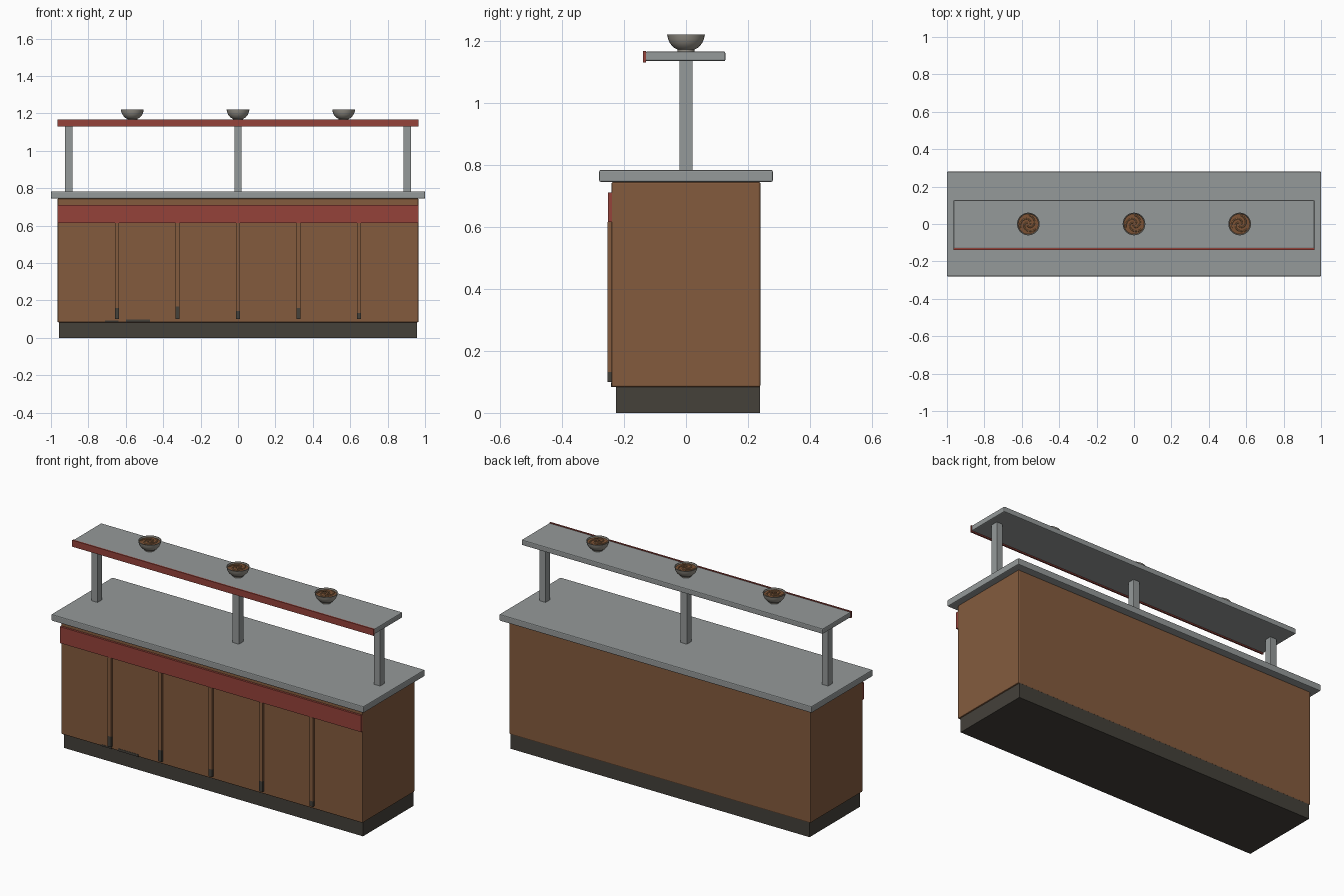
import bpy, bmesh, math

if "Cube" in bpy.data.objects:
    bpy.data.objects.remove(bpy.data.objects["Cube"])


def mat(name, r, g, b):
    m = bpy.data.materials.new(name)
    m.diffuse_color = (r, g, b, 1)
    m.use_nodes = True
    m.node_tree.nodes["Principled BSDF"].inputs["Base Color"].default_value = m.diffuse_color
    return m


STEEL = mat("grey_steel", 0.30, 0.32, 0.32)
WOOD = mat("brown_wood", 0.23, 0.105, 0.048)
RED = mat("red_trim", 0.30, 0.055, 0.042)
DARK = mat("dark_base", 0.058, 0.052, 0.042)
BOWL = mat("warm_grey_bowl", 0.31, 0.29, 0.25)
FOOD = mat("brown_food", 0.20, 0.085, 0.035)
NOODLE = mat("light_noodle", 0.38, 0.20, 0.09)


def finish(name, bm, mats):
    bmesh.ops.recalc_face_normals(bm, faces=bm.faces)
    me = bpy.data.meshes.new(name)
    bm.to_mesh(me)
    bm.free()
    for m in mats:
        me.materials.append(m)
    ob = bpy.data.objects.new(name, me)
    bpy.context.collection.objects.link(ob)
    return ob


def box(name, x, y, z, m, bevel=0.0):
    """Box from (min, max) ranges with an optional small bevel."""
    bm = bmesh.new()
    bmesh.ops.create_cube(bm, size=1)
    for v in bm.verts:
        for i, (a, b) in enumerate((x, y, z)):
            v.co[i] = a if v.co[i] < 0 else b
    ob = finish(name, bm, [m])
    if bevel:
        mod = ob.modifiers.new("bevel", 'BEVEL')
        mod.width = bevel
        mod.segments = 2
    return ob


def lathe(name, profile, cx, base, m, n=24):
    """Revolve an (r, z) profile around a vertical axis."""
    bm = bmesh.new()
    rings = []
    for r, z in profile:
        if r == 0:
            rings.append([bm.verts.new((cx, 0, base + z))] * n)
        else:
            rings.append([bm.verts.new((cx + r * math.cos(2 * math.pi * i / n),
                                        r * math.sin(2 * math.pi * i / n), base + z))
                          for i in range(n)])
    for a, b in zip(rings, rings[1:]):
        for i in range(n):
            j = (i + 1) % n
            bm.faces.new(list(dict.fromkeys((a[i], a[j], b[j], b[i]))))
    ob = finish(name, bm, [m])
    bpy.context.view_layer.objects.active = ob
    ob.select_set(True)
    bpy.ops.object.shade_smooth_by_angle(angle=math.radians(40))
    ob.select_set(False)
    return ob


# cabinet and worktop
box("plinth", (-0.958, 0.958), (-0.225, 0.238), (0, 0.088), DARK)
box("cabinet", (-0.965, 0.965), (-0.24, 0.24), (0.083, 0.745), WOOD, 0.006)
box("worktop", (-1, 1), (-0.28, 0.28), (0.745, 0.783), STEEL, 0.005)
box("front_band", (-0.965, 0.965), (-0.252, -0.238), (0.615, 0.71), RED)

# front slats with worn dark feet
for i, top in enumerate((0.16, 0.167, 0.143, 0.16, 0.132)):
    x = (i - 2) * 0.323
    xs = (x - 0.011, x + 0.011)
    box(f"slat_{i}", xs, (-0.253, -0.238), (top, 0.615), WOOD)
    box(f"slat_foot_{i}", xs, (-0.253, -0.238), (0.10, top), DARK)

# scuff marks along the bottom edge
for i, (a, b, h) in enumerate(((-0.71, -0.64, 0.093), (-0.60, -0.47, 0.098))):
    box(f"scuff_{i}", (a, b), (-0.2415, -0.236), (0.084, h), DARK)

# raised shelf on posts
for i, x in enumerate((-0.905, 0, 0.905)):
    box(f"shelf_post_{i}", (x - 0.02, x + 0.02), (-0.021, 0.021), (0.78, 1.14), STEEL, 0.002)
box("shelf", (-0.965, 0.965), (-0.13, 0.127), (1.134, 1.165), STEEL, 0.005)
box("shelf_edge", (-0.965, 0.965), (-0.138, -0.129), (1.129, 1.167), RED)

# bowls with food and coiled noodles
BOWL_PROFILE = [(0, 0), (0.027, 0), (0.027, 0.006), (0.040, 0.013), (0.052, 0.027),
                (0.058, 0.041), (0.061, 0.055), (0.057, 0.055), (0.053, 0.042), (0, 0.036)]
for i, x in enumerate((-0.565, 0, 0.565)):
    z = 1.165
    lathe(f"bowl_{i}", BOWL_PROFILE, x, z, BOWL)
    lathe(f"food_{i}", [(0.0555, 0.047), (0.035, 0.048), (0, 0.048)], x, z, FOOD)
    cu = bpy.data.curves.new(f"noodles_{i}", 'CURVE')
    cu.dimensions = '3D'
    cu.bevel_depth = 0.0035
    cu.bevel_resolution = 1
    cu.materials.append(NOODLE)
    for k in range(3):
        sp = cu.splines.new('POLY')
        n = 16
        sp.points.add(n - 1)
        for j in range(n):
            t = j / (n - 1)
            a = k * 2 * math.pi / 3 + t * 3.6
            r = 0.008 + 0.040 * t
            sp.points[j].co = (x + r * math.cos(a), r * math.sin(a), z + 0.051 - 0.002 * t, 1)
    bpy.context.collection.objects.link(bpy.data.objects.new(f"noodles_{i}", cu))
